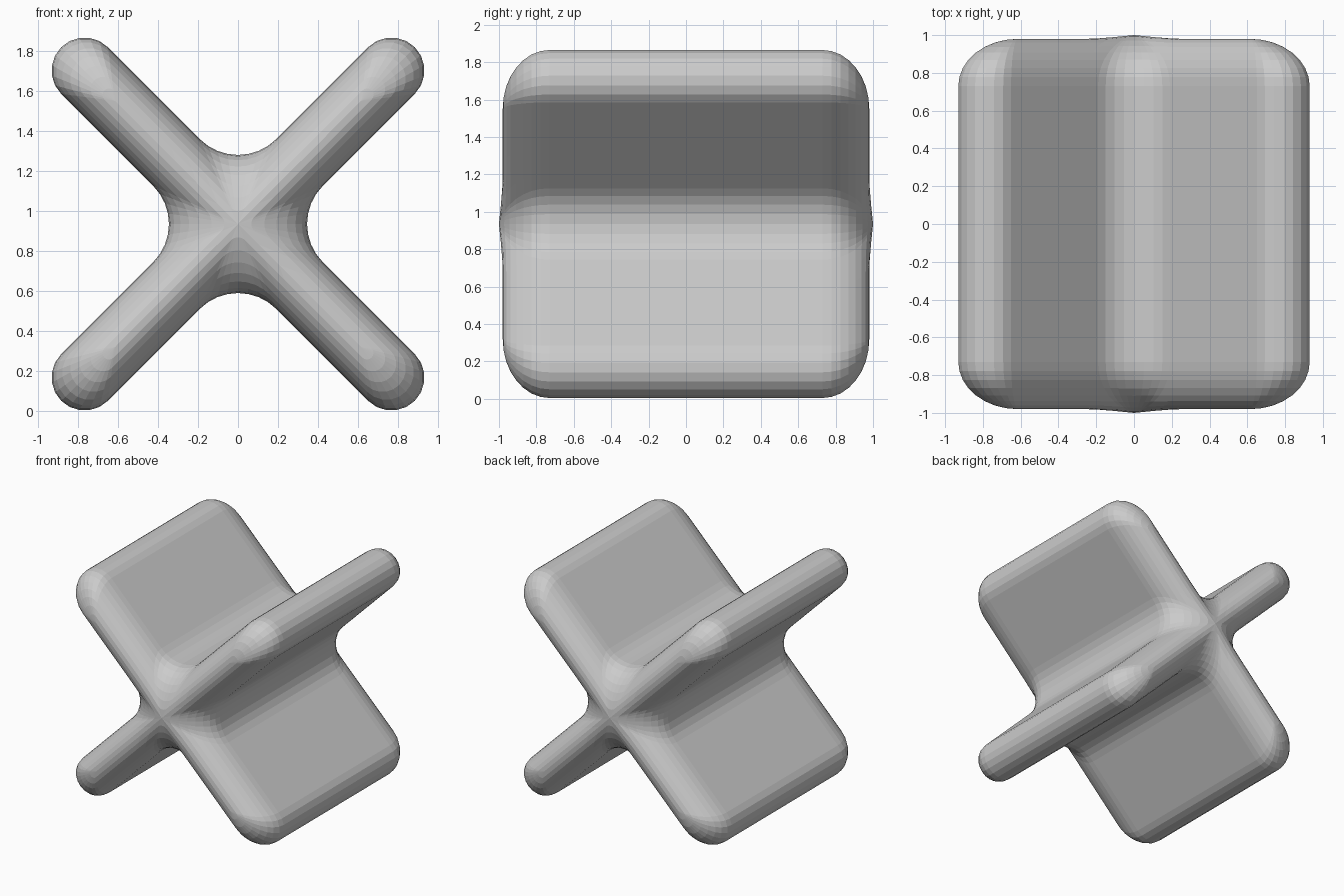
import bpy, bmesh
from math import sin, cos, pi, exp, hypot

cube = bpy.data.objects.get("Cube")
if cube:
    bpy.data.objects.remove(cube, do_unlink=True)

HALF = 0.165      # half thickness of a blade
FILLET = 0.27     # radius in the valley between blades
REACH = 1.25      # axis to blade tip
HEIGHT = 0.935    # axis height
DEPTH = 0.25      # length of the rounding at each end


def half_arm(k):
    """One side of a blade from valley to tip; k shrinks it towards the end."""
    h = HALF * k
    centre = HALF + FILLET
    tip = REACH - 0.38 * (1 - k) - h
    pts = []
    for i in range(4):
        a = pi / 4 * (1 - i / 4)
        pts.append(((centre - FILLET * sin(a)) * k, (centre - FILLET * cos(a)) * k))
    start = centre * k
    for i in range(7):
        pts.append((start + (tip - start) * i / 6, h))
    for i in range(1, 6):
        a = pi / 2 * i / 5
        pts.append((tip + h * sin(a), h * cos(a)))
    return pts


def section(k):
    """Closed cross outline with four blades."""
    side = half_arm(k)
    arm = [(u, -v) for u, v in side] + side[-2:0:-1]
    ring = []
    for n in range(4):
        c, s = cos(pi / 4 + n * pi / 2), sin(pi / 4 + n * pi / 2)
        ring += [(u * c - v * s, u * s + v * c) for u, v in arm]
    return ring


# Stations along the axis: rounded end, long body, rounded end
angles = [pi / 2 * i / 8 for i in range(9)]
stations = [(0.98 - DEPTH * (1 - sin(a)), max(cos(a), 0)) for a in angles]
stations = [(-y, k) for y, k in reversed(stations)] + stations

# Loft the outlines into one body
bm = bmesh.new()
rings = []
for y, k in stations:
    ring = []
    for x, z in section(k):
        swell = 0.02 * exp(-(hypot(x, z) / 0.17) ** 2)
        ring.append(bm.verts.new((x, y + (swell if y > 0 else -swell), z + HEIGHT)))
    rings.append(ring)
for a, b in zip(rings, rings[1:]):
    for i in range(len(a)):
        j = (i + 1) % len(a)
        bm.faces.new((a[i], a[j], b[j], b[i]))
# Close the ends by welding the collapsed outlines
bmesh.ops.remove_doubles(bm, verts=bm.verts[:], dist=0.0005)
bmesh.ops.recalc_face_normals(bm, faces=bm.faces[:])

mesh = bpy.data.meshes.new("cross_body")
bm.to_mesh(mesh)
bm.free()
body = bpy.data.objects.new("cross_body", mesh)
bpy.context.collection.objects.link(body)

# Plain grey
grey = bpy.data.materials.new("light_grey")
grey.use_nodes = True
colour = (0.6, 0.6, 0.6, 1)
grey.diffuse_color = colour
grey.node_tree.nodes["Principled BSDF"].inputs["Base Color"].default_value = colour
mesh.materials.append(grey)
